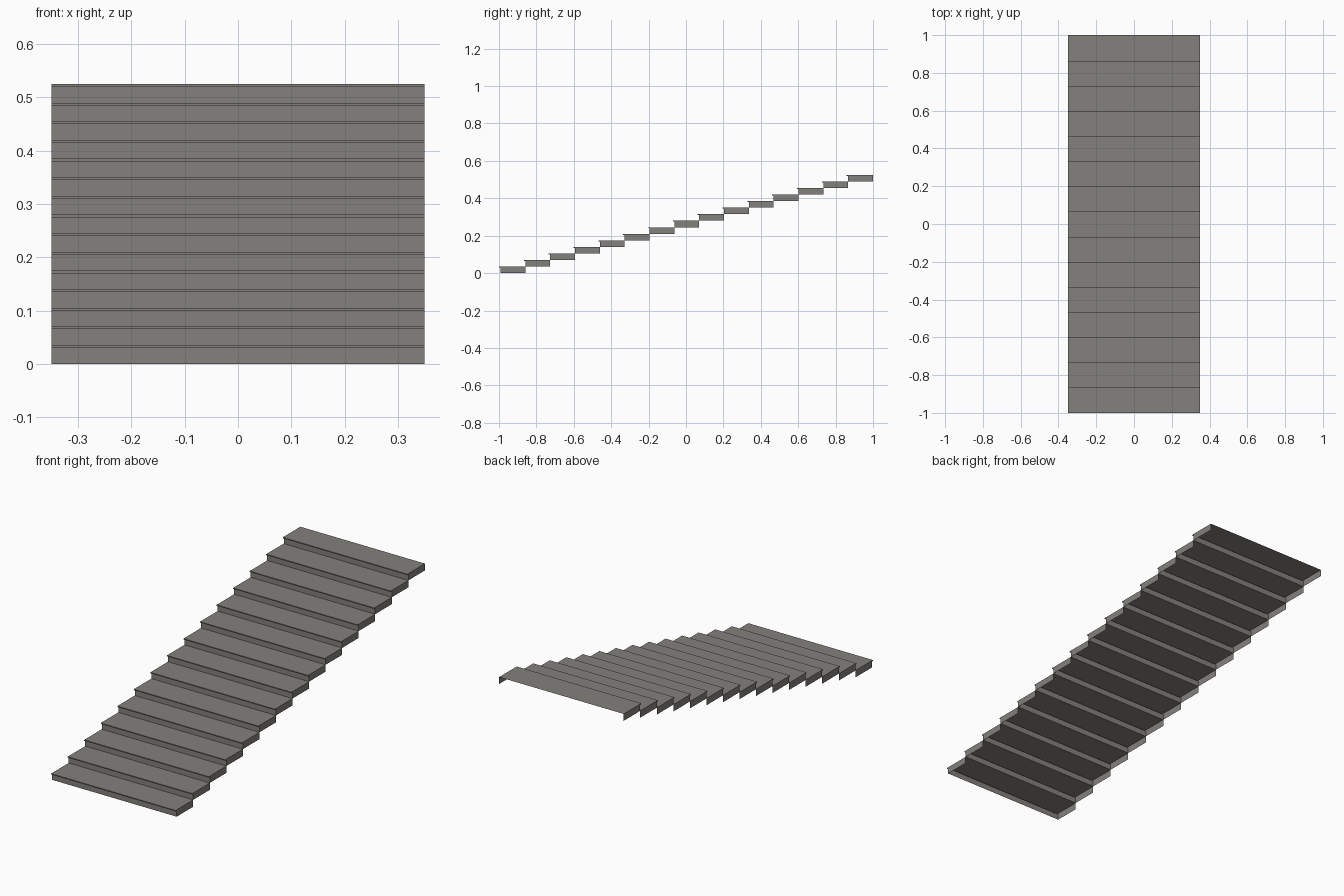
import bpy

if "Cube" in bpy.data.objects:
    bpy.data.objects.remove(bpy.data.objects["Cube"])

STEPS = 15
HALF_W = 0.35      # half width of the stair
RISE = 0.035       # height of one step
NOSE = 0.008       # overhang of each tread
LIP = 0.005        # thickness of the tread nose
RUN = (2.0 - NOSE) / STEPS

stone = bpy.data.materials.new("warm grey")
stone.diffuse_color = (0.23, 0.218, 0.202, 1.0)
stone.use_nodes = True
stone.node_tree.nodes["Principled BSDF"].inputs["Base Color"].default_value = stone.diffuse_color


def add_mesh(name, verts, faces):
    mesh = bpy.data.meshes.new(name)
    mesh.from_pydata(verts, [], faces)
    mesh.materials.append(stone)
    obj = bpy.data.objects.new(name, mesh)
    bpy.context.collection.objects.link(obj)
    return obj


def step_profile(i):
    # (y, z) outline: riser foot, under nose, nose front, tread back
    y, z = -1 + i * RUN, i * RISE
    top = z + RISE
    return [(y + NOSE, z), (y + NOSE, top - LIP), (y, top - LIP),
            (y, top), (y + NOSE + RUN, top)]


for i in range(STEPS):
    prof = step_profile(i)
    n = len(prof)

    # thin riser, nose and tread, open underneath and behind
    verts = [(-HALF_W, y, z) for y, z in prof] + [(HALF_W, y, z) for y, z in prof]
    faces = [(k, n + k, n + k + 1, k + 1) for k in range(n - 1)]

    # side panels closing both ends of the step
    back = (prof[-1][0], prof[0][1])
    verts += [(-HALF_W, *back), (HALF_W, *back)]
    faces.append(tuple(range(n)) + (2 * n,))
    faces.append((2 * n + 1,) + tuple(range(2 * n - 1, n - 1, -1)))

    add_mesh(f"stair_step_{i + 1:02d}", verts, faces)
